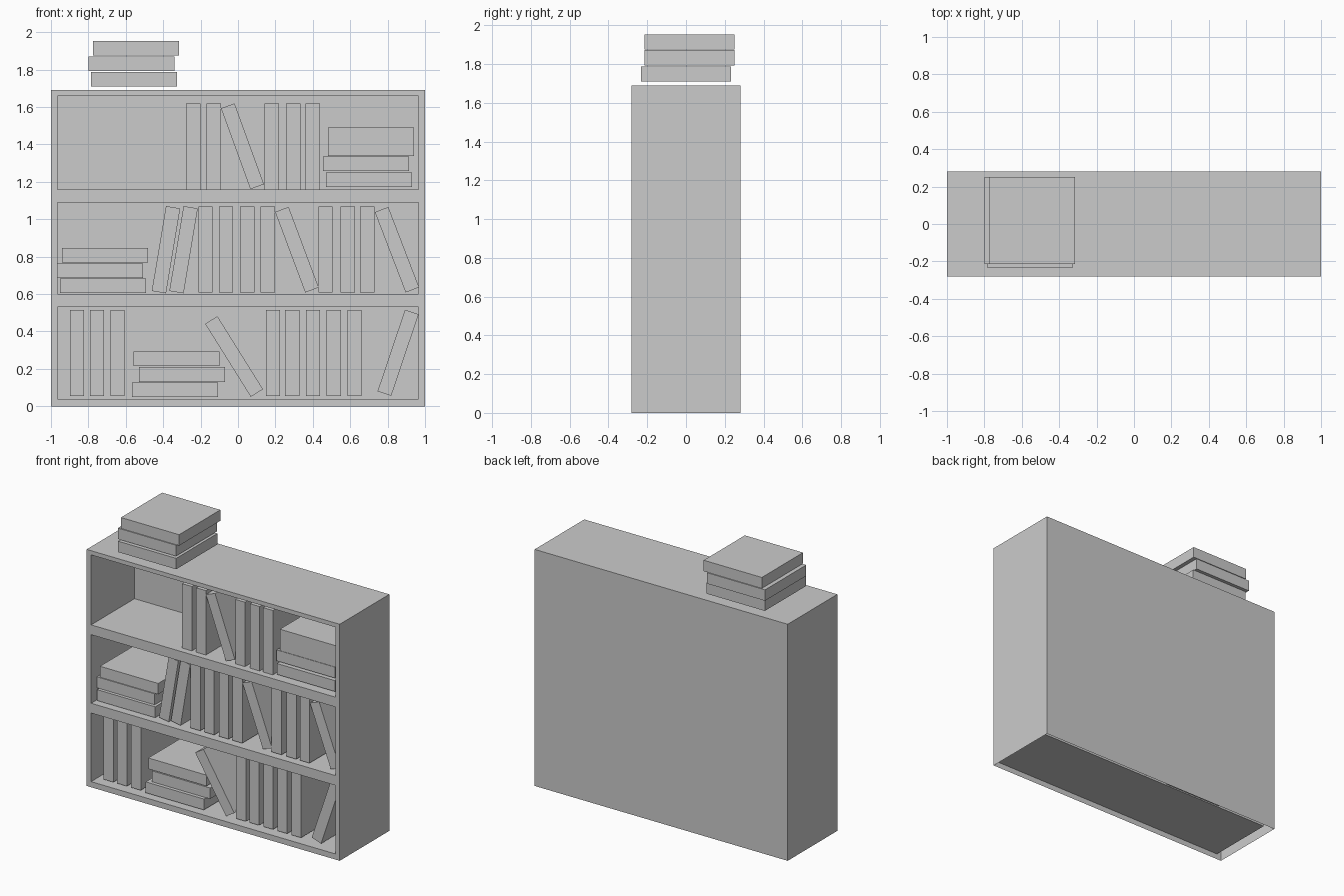
import bpy, bmesh
from math import radians
from mathutils import Matrix, Vector

if "Cube" in bpy.data.objects:
    bpy.data.objects.remove(bpy.data.objects["Cube"])

HALF_DEPTH = 0.28
XS = [-1, -0.965, 0.965, 1]
ZS = [0, 0.04, 0.53, 0.60, 1.09, 1.16, 1.66, 1.69]


def finish(bm, name):
    mesh = bpy.data.meshes.new(name)
    bm.to_mesh(mesh)
    bm.free()
    obj = bpy.data.objects.new(name, mesh)
    bpy.context.collection.objects.link(obj)
    return obj


# Case: front grid with compartments pushed in, outer shell open underneath
def build_case():
    bm = bmesh.new()
    grid = [[bm.verts.new((x, -HALF_DEPTH, z)) for x in XS] for z in ZS]
    compartments = []
    for r in range(len(ZS) - 1):
        for c in range(3):
            f = bm.faces.new((grid[r][c], grid[r][c + 1],
                              grid[r + 1][c + 1], grid[r + 1][c]))
            if c == 1 and r % 2:
                compartments.append(f)
    # Outline of the sides and top, extruded to the back
    sides = ([e for e in bm.edges if e.is_boundary
              and not all(v.co.z == 0 for v in e.verts)])
    ext = bmesh.ops.extrude_edge_only(bm, edges=sides)["geom"]
    back = [v for v in ext if isinstance(v, bmesh.types.BMVert)]
    bmesh.ops.translate(bm, vec=(0, 2 * HALF_DEPTH, 0), verts=back)
    left = sorted((v for v in back if v.co.x < -0.99), key=lambda v: v.co.z)
    top = sorted((v for v in back if v.co.z > 1.68 and abs(v.co.x) < 0.99),
                 key=lambda v: v.co.x)
    right = sorted((v for v in back if v.co.x > 0.99), key=lambda v: -v.co.z)
    bm.faces.new(left + top + right)
    # Recesses
    for f in compartments:
        res = bmesh.ops.extrude_discrete_faces(bm, faces=[f])["faces"]
        bmesh.ops.translate(bm, vec=(0, 0.49, 0), verts=res[0].verts)
    bmesh.ops.recalc_face_normals(bm, faces=bm.faces)
    return finish(bm, "bookcase")


def book(name, x, z, y=0.0, tilt=0.0, flat=False):
    size = (0.46, 0.465, 0.078) if flat else (0.077, 0.465, 0.46)
    bm = bmesh.new()
    bmesh.ops.create_cube(bm, size=1, matrix=Matrix.Diagonal((*size, 1)))
    obj = finish(bm, name)
    obj.location = Vector((x, y, z))
    obj.rotation_euler.y = radians(tilt)


build_case()

# Standing and leaning books: height of centre, then (x, tilt)
rows = {
    "top_row": (1.39, [(-0.24, 0), (-0.13, 0), (0.024, -20), (0.18, 0),
                       (0.295, 0), (0.40, 0)]),
    "middle_row": (0.837, [(-0.385, 9.5), (-0.291, 9.5), (-0.174, 0),
                           (-0.064, 0), (0.05, 0), (0.158, 0), (0.315, -20.5),
                           (0.468, 0), (0.586, 0), (0.69, 0), (0.85, -21)]),
    "bottom_row": (0.286, [(-0.861, 0), (-0.754, 0), (-0.644, 0),
                           (-0.021, -32), (0.187, 0), (0.291, 0), (0.401, 0),
                           (0.513, 0), (0.623, 0), (0.856, 18.6)]),
}
for row, (z, books) in rows.items():
    for x, tilt in books:
        drop = 0.02 if tilt == -32 else 0
        book(row + "_book", x, z - drop, tilt=tilt)

# Lying stacks: (x, z, y)
stacks = {
    "case_top_stack": [(-0.556, 1.749, 0), (-0.57, 1.832, 0.018),
                       (-0.545, 1.914, 0.018)],
    "top_row_stack": [(0.70, 1.211, 0), (0.685, 1.297, 0.018),
                      (0.711, 1.377, 0.018), (0.711, 1.452, 0.018)],
    "middle_row_stack": [(-0.722, 0.644, 0), (-0.738, 0.725, 0.018),
                         (-0.711, 0.807, 0.018)],
    "bottom_row_stack": [(-0.337, 0.088, 0), (-0.30, 0.17, 0.018),
                         (-0.329, 0.254, 0.018)],
}
for name, books in stacks.items():
    for x, z, y in books:
        book(name + "_book", x, z, y, flat=True)
